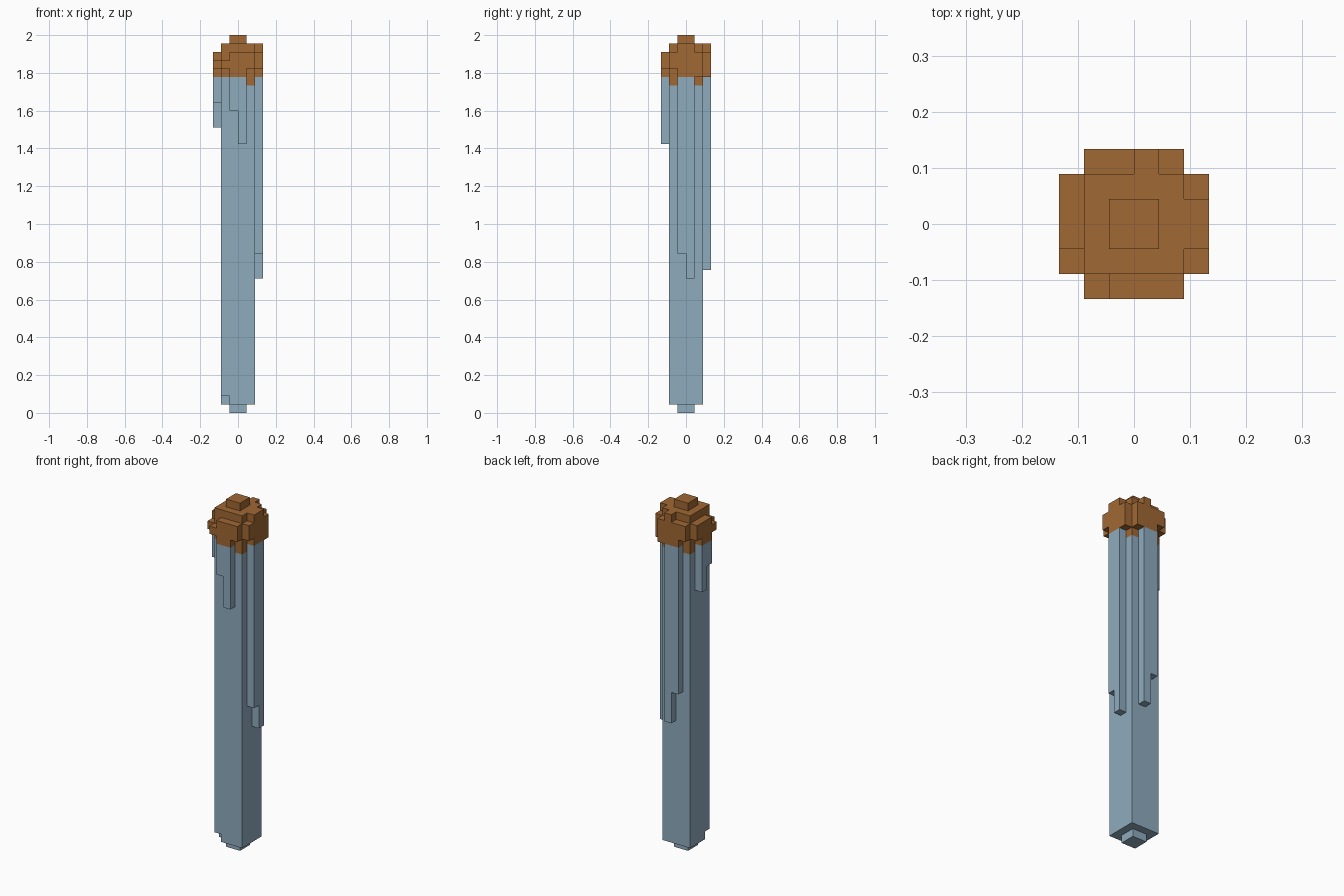
import bpy
import bmesh
from mathutils import Vector

cube = bpy.data.objects.get("Cube")
if cube:
    bpy.data.objects.remove(cube, do_unlink=True)

U = 2 / 45  # edge length of one block


def material(name, rgb):
    mat = bpy.data.materials.new(name)
    mat.use_nodes = True
    color = (*rgb, 1)
    mat.diffuse_color = color
    mat.node_tree.nodes["Principled BSDF"].inputs["Base Color"].default_value = color
    return mat


blue = material("pale_blue", (0.275, 0.407, 0.515))
brown = material("brown", (0.352, 0.138, 0.034))

cells = {}  # block position -> part name


def fill(part, x, y, z):
    """Fill the block ranges x, y, z with a part."""
    for i in range(*x):
        for j in range(*y):
            for k in range(*z):
                cells[i, j, k] = part


def side_column(side, a, z, part):
    """Fill one column, one block wide, standing out from a side of the shaft."""
    along, out = (a, a + 1), {"front": (-3, -2), "left": (-3, -2)}.get(side, (2, 3))
    if side in ("front", "back"):
        fill(part, along, out, z)
    else:
        fill(part, out, along, z)


# Square shaft with a foot and one chipped bottom corner
fill("shaft", (-2, 2), (-2, 2), (1, 40))
fill("shaft", (-1, 1), (-1, 1), (0, 1))
del cells[-2, -2, 1]

# Cap core, top knob and the three corners where the cap runs down
fill("cap", (-2, 2), (-2, 2), (40, 44))
fill("cap", (-1, 1), (-1, 1), (44, 45))
for x, y in ((1, -2), (1, 1), (-2, 1)):
    cells[x, y, 39] = "cap"

# Each side: lower ends and tops of its four columns, from -2 to 1
sides = {
    "front": ((41, 36, 32, 41), (42, 43, 43, 43)),
    "right": ((41, 19, 16, 40), (43, 44, 44, 43)),
    "back": ((41, 21, 17, 40), (43, 43, 44, 43)),
    "left": ((41, 37, 34, 41), (42, 43, 43, 43)),
}
for side, (bottoms, tops) in sides.items():
    for a, low, high in zip(range(-2, 2), bottoms, tops):
        side_column(side, a, (max(low, 40), high), "cap")
        side_column(side, a, (low, 40), side + "_drip")


def build(part, mat):
    """Skin the outer faces of a part's blocks and merge the flat areas."""
    bm = bmesh.new()
    for cell in [c for c, p in cells.items() if p == part]:
        center = Vector(cell) + Vector((0.5, 0.5, 0.5))
        for axis in range(3):
            for sign in (-1, 1):
                n = Vector((0, 0, 0))
                n[axis] = sign
                if tuple(int(c + d) for c, d in zip(cell, n)) in cells:
                    continue
                s = Vector((0, 0, 0))
                s[(axis + 1) % 3] = 0.5
                t = n.cross(s)
                mid = center + n / 2
                corners = (mid - s - t, mid + s - t, mid + s + t, mid - s + t)
                bm.faces.new([bm.verts.new(v * U) for v in corners])
    bmesh.ops.remove_doubles(bm, verts=bm.verts, dist=U / 100)
    bmesh.ops.dissolve_limit(bm, angle_limit=0.01, verts=bm.verts, edges=bm.edges)
    mesh = bpy.data.meshes.new(part)
    bm.to_mesh(mesh)
    bm.free()
    mesh.materials.append(mat)
    bpy.context.collection.objects.link(bpy.data.objects.new(part, mesh))


for part in sorted(set(cells.values())):
    build(part, brown if part == "cap" else blue)
